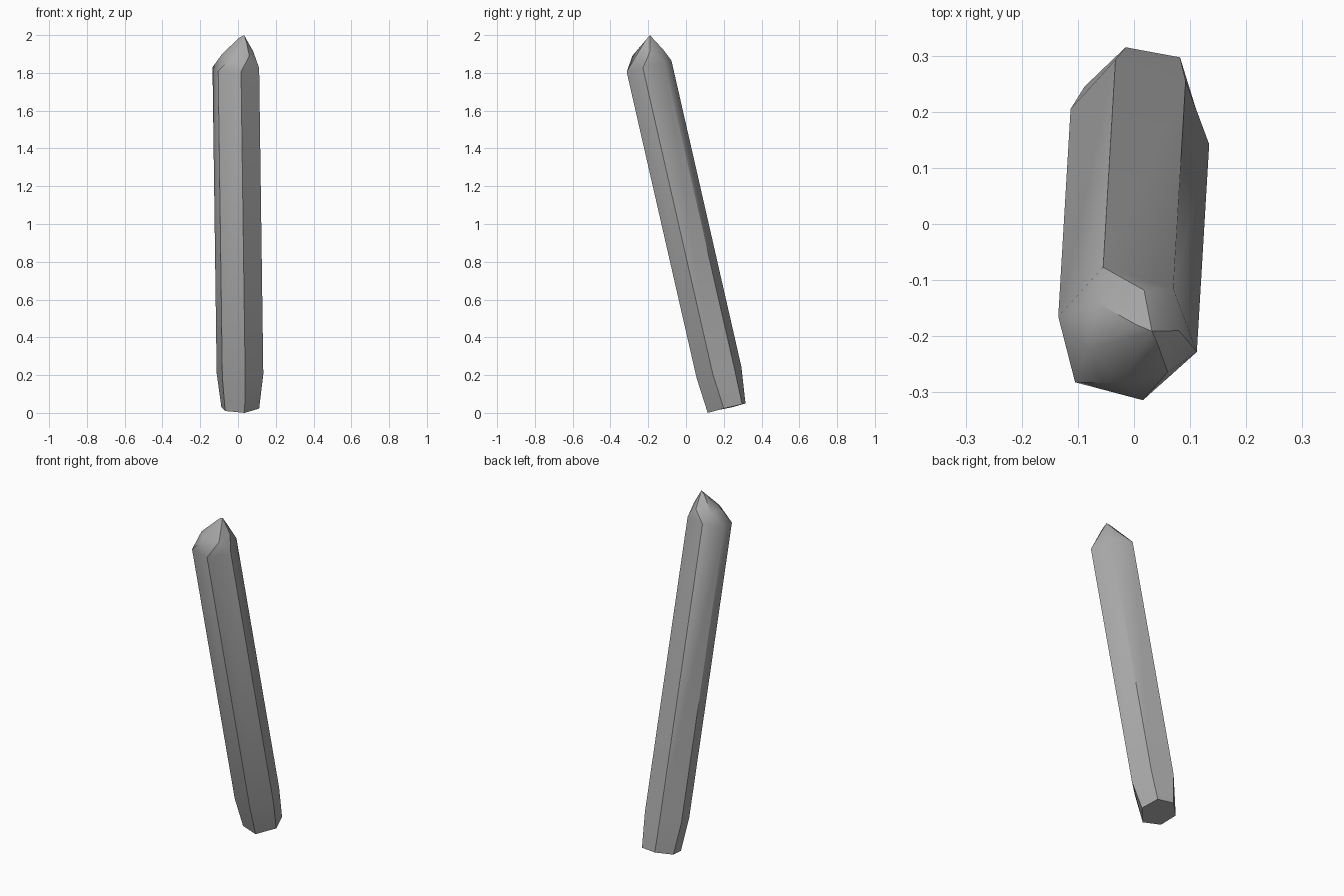
import bpy
import bmesh
import math
from mathutils import Vector

cube = bpy.data.objects.get("Cube")
if cube:
    bpy.data.objects.remove(cube, do_unlink=True)

# Plain grey stone
stone = bpy.data.materials.new("grey_stone")
stone.use_nodes = True
grey = (0.4, 0.4, 0.4, 1)
stone.diffuse_color = grey
stone.node_tree.nodes["Principled BSDF"].inputs["Base Color"].default_value = grey

# Six-sided shoulder, carried down the leaning axis to the lower ring
shoulder = [Vector(p) for p in (
    (-0.135, -0.165, 1.83), (-0.105, -0.282, 1.81), (0.016, -0.314, 1.805),
    (0.112, -0.228, 1.825), (0.07, -0.115, 1.86), (-0.055, -0.077, 1.865))]
lean = Vector((0.022, 0.37, -1.62))
lower = [p + lean for p in shoulder]

# Narrowed foot, square to the axis
foot = [Vector(p) for p in (
    (-0.088, 0.245, 0.03), (-0.068, 0.145, 0.01), (0.035, 0.115, 0),
    (0.112, 0.2, 0.023), (0.082, 0.297, 0.046), (-0.015, 0.315, 0.05))]

# Facet corners of the tip, one above each shoulder edge, and the short summit
facets = [Vector(p) for p in (
    (-0.084, -0.223, 1.9), (-0.023, -0.284, 1.89), (0.06, -0.264, 1.89),
    (0.08, -0.19, 1.915), (0.018, -0.118, 1.92), (-0.064, -0.141, 1.91))]
summit = [Vector(p) for p in (
    (0.005, -0.18, 1.985), (0.032, -0.191, 2), (0.043, -0.216, 1.97))]

# Shaft walls and foot cap
bm = bmesh.new()
rings = [[bm.verts.new(p) for p in ring] for ring in (foot, lower, shoulder)]
bm.faces.new(rings[0])
for a, b in zip(rings, rings[1:]):
    for i in range(6):
        j = (i + 1) % 6
        bm.faces.new((a[i], a[j], b[j], b[i]))

# Faceted tip wrapped over the shoulder
tip = [bm.verts.new(p) for p in facets + summit]
hull = bmesh.ops.convex_hull(bm, input=rings[2] + tip)
top = set(rings[2])
inner = [f for f in bm.faces if len(f.verts) == 3 and set(f.verts) <= top]
bmesh.ops.delete(bm, geom=inner, context='FACES')
bmesh.ops.recalc_face_normals(bm, faces=bm.faces)

mesh = bpy.data.meshes.new("crystal_shaft")
bm.to_mesh(mesh)
bm.free()
crystal = bpy.data.objects.new("crystal_shaft", mesh)
bpy.context.collection.objects.link(crystal)
mesh.materials.append(stone)

# Soft shading over shallow facets, crisp long edges
bpy.context.view_layer.objects.active = crystal
crystal.select_set(True)
bpy.ops.object.shade_smooth_by_angle(angle=math.radians(30))
